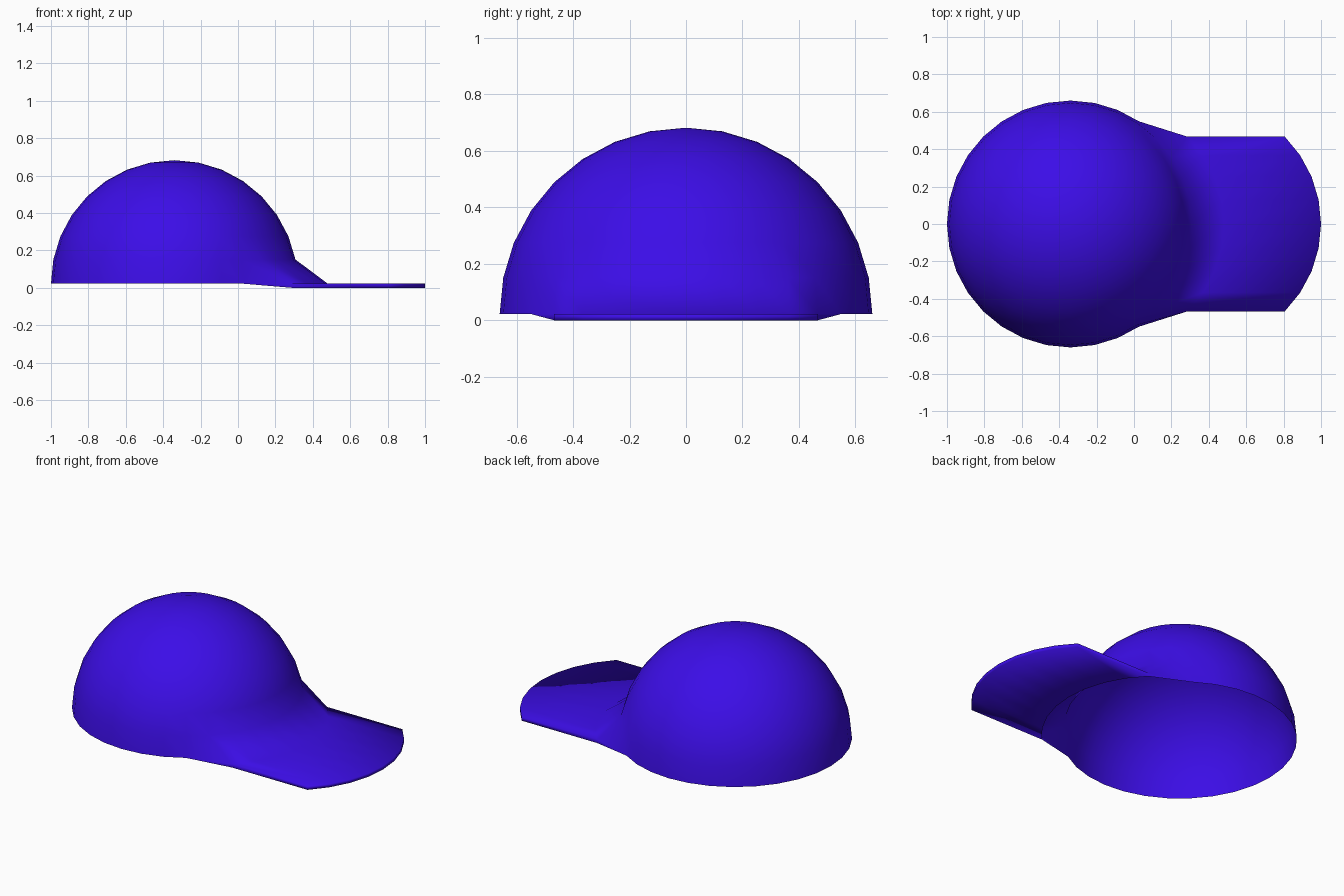
import bpy, bmesh, math
from mathutils import Vector

if "Cube" in bpy.data.objects:
    bpy.data.objects.remove(bpy.data.objects["Cube"])

R, CX, RIM = 0.66, -0.34, 0.022     # dome radius, centre and rim height
FOLD, TIP = 0.16, 0.68              # forward shift of brim root and brim tip

bm = bmesh.new()

# Crown: upper half of a 32 x 16 sphere, open underneath
bmesh.ops.create_uvsphere(bm, u_segments=32, v_segments=16, radius=R)
bmesh.ops.delete(bm, geom=[v for v in bm.verts if v.co.z < -0.01], context='VERTS')
rim = [v for v in bm.verts if abs(v.co.z) < 0.01]
rim.sort(key=lambda v: math.atan2(v.co.y, v.co.x))
bmesh.ops.translate(bm, verts=bm.verts[:], vec=(CX, 0, RIM))

# Brim root: pull the front quarter of the rim forward
limit = math.radians(46)
ids = [i for i, v in enumerate(rim) if abs(math.atan2(v.co.y, v.co.x - CX)) < limit]
root = [rim[i] for i in ids]
base = [v.co.copy() for v in root]
for v in root:
    v.co.x += FOLD


def loop(dx, z):
    return [bm.verts.new((c.x + dx, c.y, z)) for c in base]


# Brim: thin slab following the curve of the rim
tip = loop(TIP, RIM)
root_low, tip_low = loop(FOLD, 0), loop(TIP, 0)
for i in range(len(root) - 1):
    j = i + 1
    bm.faces.new((root[i], tip[i], tip[j], root[j]))
    bm.faces.new((root_low[i], root_low[j], tip_low[j], tip_low[i]))
    bm.faces.new((tip[i], tip_low[i], tip_low[j], tip[j]))
for k, beside in ((0, rim[ids[0] - 1]), (-1, rim[ids[-1] + 1])):
    bm.faces.new((root[k], root_low[k], tip_low[k], tip[k]))
    bm.faces.new((beside, root_low[k], root[k]))   # gusset from rim to brim

bmesh.ops.recalc_face_normals(bm, faces=bm.faces[:])
top = max(bm.faces, key=lambda f: f.calc_center_median().z)
if top.normal.z < 0:
    bmesh.ops.reverse_faces(bm, faces=bm.faces[:])
for f in bm.faces:
    f.smooth = True

mesh = bpy.data.meshes.new("cap")
bm.to_mesh(mesh)
bm.free()
cap = bpy.data.objects.new("cap", mesh)
bpy.context.collection.objects.link(cap)

mat = bpy.data.materials.new("blue_fabric")
mat.diffuse_color = (0.045, 0.004, 0.8, 1)
mat.use_nodes = True
mat.node_tree.nodes["Principled BSDF"].inputs["Base Color"].default_value = mat.diffuse_color
mesh.materials.append(mat)
